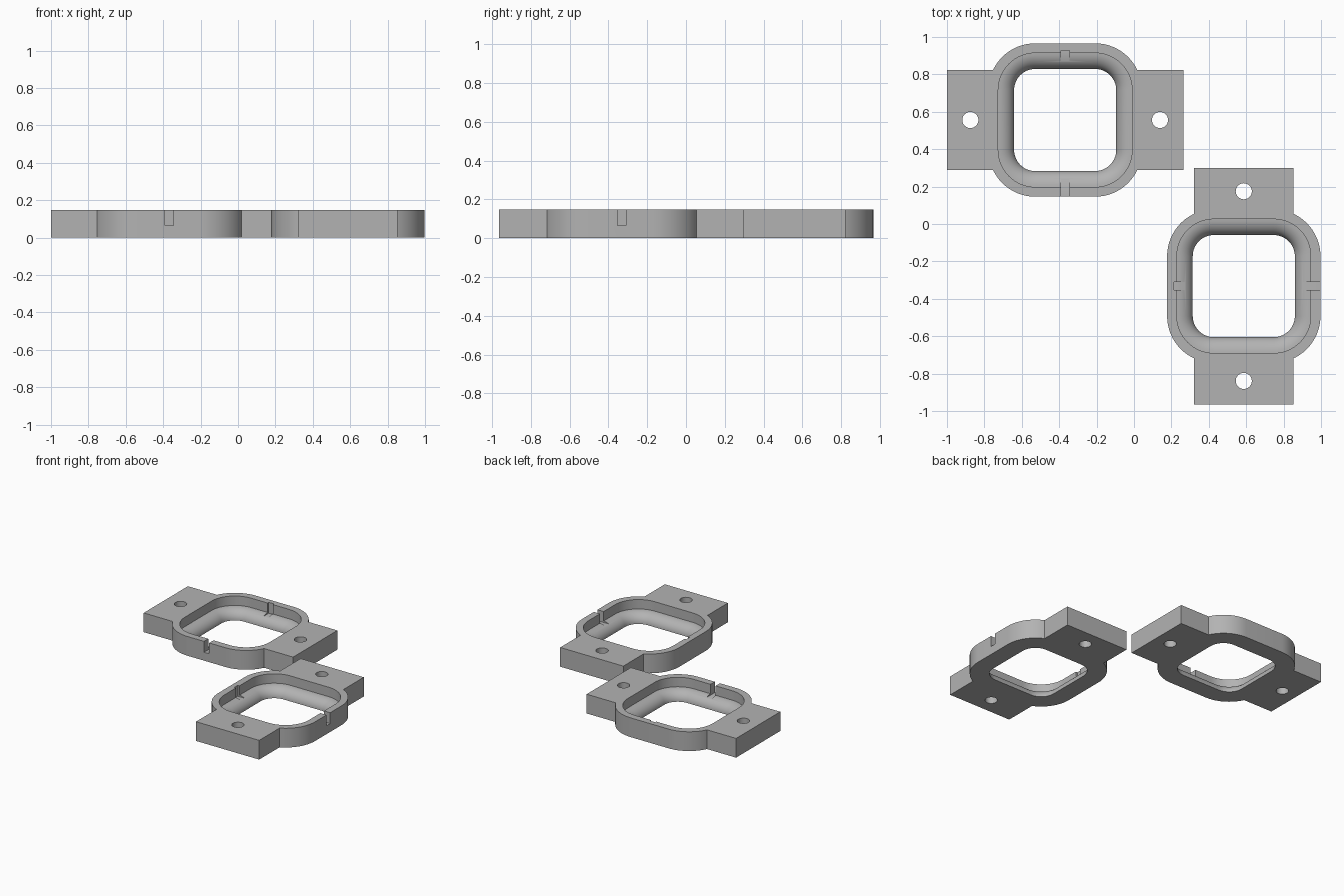
import bpy, bmesh, math
from mathutils import Matrix, Vector

if "Cube" in bpy.data.objects:
    bpy.data.objects.remove(bpy.data.objects["Cube"])

HEIGHT = 0.147
CORNER = 0.16      # shared centre offset of all the rounded corners
SEGMENTS = 16

grey = bpy.data.materials.new("plain grey")
grey.use_nodes = True
grey.diffuse_color = (0.45, 0.45, 0.45, 1)
grey.node_tree.nodes["Principled BSDF"].inputs["Base Color"].default_value = grey.diffuse_color


def rounded_square(half):
    """Outline of a square with rounded corners, anticlockwise."""
    radius = half - CORNER
    points = []
    for quarter in range(4):
        turn = Matrix.Rotation(quarter * math.pi / 2, 2)
        for i in range(SEGMENTS + 1):
            a = math.pi / 2 * i / SEGMENTS
            points.append(turn @ Vector((CORNER + radius * math.cos(a),
                                         CORNER + radius * math.sin(a))))
    return points


def finish(name, bm):
    bmesh.ops.recalc_face_normals(bm, faces=bm.faces)
    mesh = bpy.data.meshes.new(name)
    bm.to_mesh(mesh)
    bm.free()
    mesh.materials.append(grey)
    obj = bpy.data.objects.new(name, mesh)
    bpy.context.collection.objects.link(obj)
    return obj


def loft(name, sections):
    """Solid through rounded squares given as (half size, z)."""
    bm = bmesh.new()
    rings = [[bm.verts.new((x, y, z)) for x, y in rounded_square(half)] for half, z in sections]
    for low, high in zip(rings, rings[1:]):
        for i in range(len(low)):
            j = (i + 1) % len(low)
            bm.faces.new((low[i], low[j], high[j], high[i]))
    bm.faces.new(rings[0])
    bm.faces.new(rings[-1])
    return finish(name, bm)


def box(name, x, y, z):
    bm = bmesh.new()
    bmesh.ops.create_cube(bm, size=1)
    for v in bm.verts:
        v.co = [r[0] if c < 0 else r[1] for c, r in zip(v.co, (x, y, z))]
    return finish(name, bm)


def cylinder(name, x, radius):
    bm = bmesh.new()
    bmesh.ops.create_cone(bm, cap_ends=True, segments=48, radius1=radius, radius2=radius,
                          depth=1, matrix=Matrix.Translation((x, 0, 0)))
    return finish(name, bm)


def combine(body, tool, operation):
    mod = body.modifiers.new(operation.lower(), 'BOOLEAN')
    mod.object, mod.operation, mod.solver = tool, operation, 'EXACT'
    graph = bpy.context.evaluated_depsgraph_get()
    mesh = bpy.data.meshes.new_from_object(body.evaluated_get(graph))
    body.modifiers.clear()
    body.data = mesh
    bpy.data.objects.remove(tool)


# Frame body with a mounting tab on each side
frame = loft("back_frame", [(0.41, 0), (0.41, HEIGHT)])
combine(frame, box("tabs", (-0.632, 0.632), (-0.267, 0.267), (0, HEIGHT)), 'UNION')

# Opening: rounded lip below, straight pocket above
lip = [(0.358 - 0.085 * math.cos(a), 0.075 * math.sin(a))
       for a in (math.pi / 2 * i / 10 for i in range(11))]
combine(frame, loft("pocket", [(lip[0][0], -0.1)] + lip + [(0.358, 0.3)]), 'DIFFERENCE')

# Screw holes
for side in (-1, 1):
    combine(frame, cylinder("screw_hole", side * 0.507, 0.043), 'DIFFERENCE')

# Slot through the wall and shallow groove opposite
combine(frame, box("slot", (-0.022, 0.022), (-0.5, -0.3), (0.064, 0.3)), 'DIFFERENCE')
combine(frame, box("groove", (-0.022, 0.022), (0.3, 0.372), (0.064, 0.3)), 'DIFFERENCE')

# Second frame, turned a quarter
second = bpy.data.objects.new("front_frame", frame.data)
bpy.context.collection.objects.link(second)
frame.location = (-0.368, 0.556, 0)
second.location = (0.587, -0.332, 0)
second.rotation_euler.z = math.pi / 2

bpy.ops.object.select_all(action='DESELECT')
frame.select_set(True)
bpy.context.view_layer.objects.active = frame
bpy.ops.object.shade_smooth_by_angle(angle=math.radians(30))
